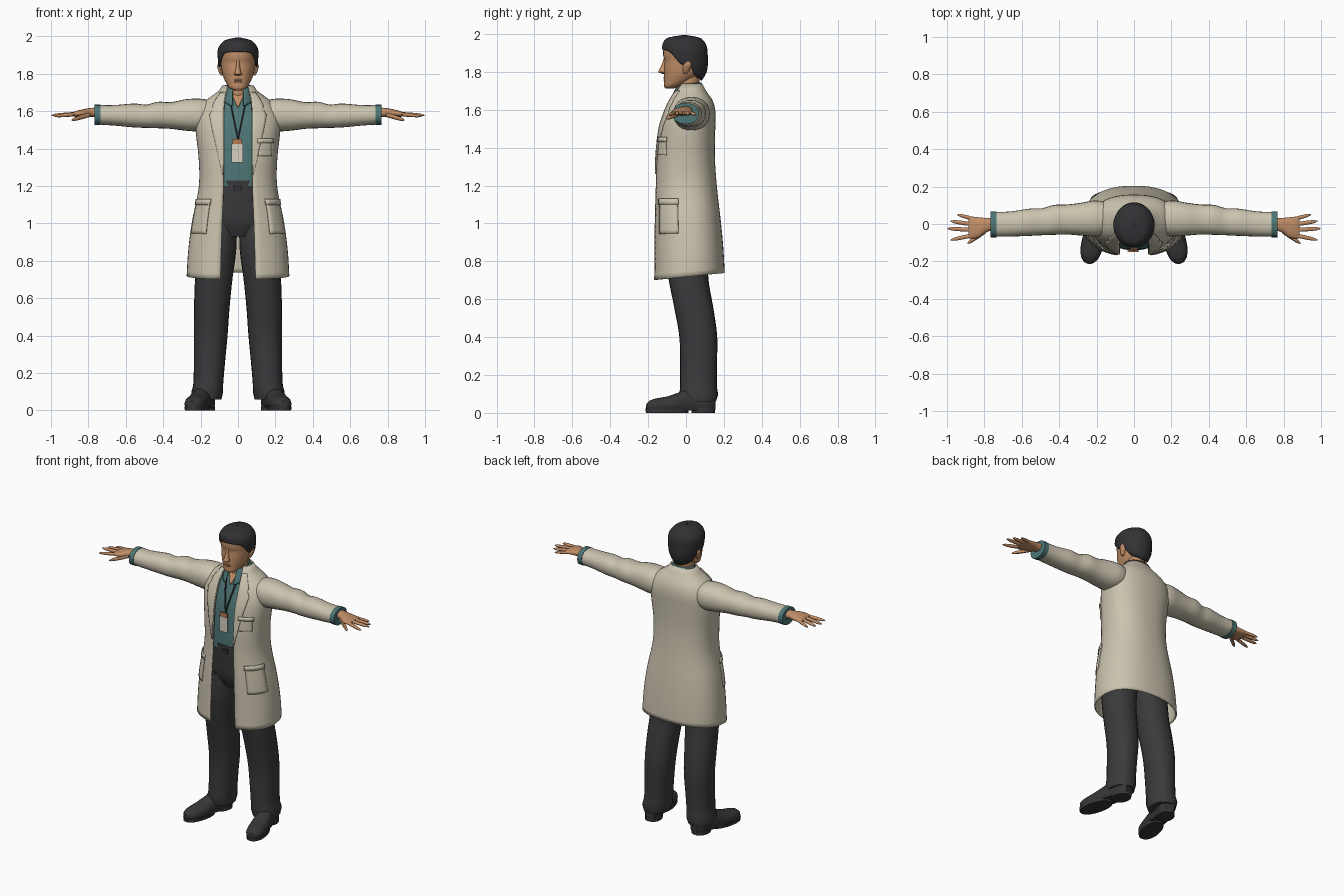
import bpy, bmesh, math
from mathutils import Vector, Matrix

if "Cube" in bpy.data.objects:
    bpy.data.objects.remove(bpy.data.objects["Cube"])


def material(name, rgb):
    m = bpy.data.materials.new(name)
    m.diffuse_color = (*rgb, 1)
    m.use_nodes = True
    m.node_tree.nodes["Principled BSDF"].inputs["Base Color"].default_value = m.diffuse_color
    return m


CREAM = material("coat cream", (0.60, 0.55, 0.43))
TEAL = material("shirt teal", (0.075, 0.18, 0.18))
DARK = material("trouser charcoal", (0.043, 0.043, 0.046))
BLACK = material("hair black", (0.032, 0.032, 0.036))
SHOE = material("shoe black", (0.037, 0.037, 0.039))
SKIN = material("skin", (0.53, 0.27, 0.135))
CARD = material("badge white", (0.68, 0.63, 0.54))
CLIP = material("badge orange", (0.50, 0.20, 0.08))


def spow(v, e):
    return math.copysign(abs(v) ** e, v)


def interp(keys, s):
    """Smooth interpolation of key rows sorted by their first value."""
    s = min(max(s, keys[0][0]), keys[-1][0])
    i = 0
    while i < len(keys) - 2 and s > keys[i + 1][0]:
        i += 1
    a, b = keys[i], keys[i + 1]
    p, q = keys[max(i - 1, 0)], keys[min(i + 2, len(keys) - 1)]
    h = b[0] - a[0]
    u = (s - a[0]) / h
    out = []
    for k in range(1, len(a)):
        m0 = (b[k] - p[k]) / (b[0] - p[0]) * h
        m1 = (q[k] - a[k]) / (q[0] - a[0]) * h
        out.append((2*u**3 - 3*u*u + 1) * a[k] + (u**3 - 2*u*u + u) * m0
                   + (3*u*u - 2*u**3) * b[k] + (u**3 - u*u) * m1)
    return out


def sheet(name, rows, mat, closed=False, cap=False, thick=0, mirror=False, xf=None):
    """Skin a list of point rows with quads."""
    bm = bmesh.new()
    vs = [[bm.verts.new(p) for p in r] for r in rows]
    n = len(rows[0])
    for r0, r1 in zip(vs, vs[1:]):
        for j in range(n if closed else n - 1):
            k = (j + 1) % n
            bm.faces.new((r0[j], r0[k], r1[k], r1[j]))
    if cap:
        bm.faces.new(vs[0][::-1])
        bm.faces.new(vs[-1])
    bmesh.ops.recalc_face_normals(bm, faces=bm.faces)
    if xf:
        bm.transform(xf)
    me = bpy.data.meshes.new(name)
    bm.to_mesh(me)
    bm.free()
    ob = bpy.data.objects.new(name, me)
    bpy.context.collection.objects.link(ob)
    me.materials.append(mat)
    bpy.ops.object.select_all(action='DESELECT')
    ob.select_set(True)
    bpy.context.view_layer.objects.active = ob
    bpy.ops.object.shade_smooth_by_angle(angle=math.radians(42))
    if thick:
        sol = ob.modifiers.new("thickness", 'SOLIDIFY')
        sol.thickness, sol.offset = thick, 0
    if mirror:
        ob.modifiers.new("mirror", 'MIRROR')
    return ob


def tube(name, keys, mat, axis='z', steps=16, n=24, e=0.9, floor=None, **kw):
    """Loft rounded sections; keys are (s, centre1, centre2, radius1, radius2)."""
    rows = []
    for i in range(steps + 1):
        s = keys[0][0] + (keys[-1][0] - keys[0][0]) * i / steps
        c1, c2, r1, r2 = interp(keys, s)
        row = []
        for j in range(n):
            t = 2 * math.pi * j / n
            p, q = c1 + r1 * spow(math.sin(t), e), c2 - r2 * spow(math.cos(t), e)
            if floor is not None:
                q = max(q, floor)
            row.append({'z': (p, q, s), 'x': (s, p, q), 'y': (p, s, q)}[axis])
        rows.append(row)
    return sheet(name, rows, mat, closed=True, cap=True, **kw)


# Coat body: height, half width, front, back, half opening
COAT = [(0.718, .27, -.17, .20, .093), (0.85, .262, -.168, .193, .09),
        (1.0, .243, -.167, .18, .085), (1.2, .205, -.162, .158, .077),
        (1.35, .206, -.158, .148, .075), (1.5, .222, -.14, .15, .075),
        (1.58, .22, -.115, .152, .075), (1.64, .185, -.09, .14, .072),
        (1.68, .135, -.068, .115, .066), (1.71, .095, -.05, .095, .06),
        (1.735, .08, -.035, .082, .055)]
E = 0.85


def coat_pt(z, t, off=0):
    a, f, b, _ = interp(COAT, z)
    y = (f + b) / 2 - ((b - f) / 2 + off) * spow(math.cos(t), E)
    tilt = 0.1 * y * max(0, min(1, (1.1 - z) / 0.38))
    return ((a + off) * spow(math.sin(t), E), y, z + tilt)


def angle_at(x, z, off=0):
    r = min(abs(x) / (interp(COAT, z)[0] + off), 1) ** (1 / E)
    return math.copysign(math.asin(r), x)


def lin(a, b, n):
    return [a + (b - a) * i / n for i in range(n + 1)]


def patch(name, z0, z1, lo, hi, off, mat, nz=10, nt=5, thick=.006, mirror=False):
    """Thin plate following the coat; lo and hi give x or an angle by height."""
    rows = [[coat_pt(z, t, off) for t in lin(lo(z), hi(z), nt)] for z in lin(z0, z1, nz)]
    return sheet(name, rows, mat, thick=thick, mirror=mirror)


def opening(z):
    return angle_at(interp(COAT, z)[3], z)


sheet("coat_body", [[coat_pt(z, t) for t in lin(opening(z), 2 * math.pi - opening(z), 44)]
                    for z in lin(0.718, 1.735, 36)], CREAM, thick=.009)
sheet("shirt_body", [[coat_pt(z, 2 * math.pi * j / 36, -.024) for j in range(36)]
                     for z in lin(1.2, 1.69, 18)], TEAL, closed=True, cap=True)


# Lapels with a notch, pockets and pocket flaps
def lapel_edge(z):
    w = interp([(1.26, .004), (1.4, .035), (1.59, .072), (1.605, .05), (1.62, .06), (1.70, .025)], z)[0]
    return angle_at(interp(COAT, z)[3] + w, z)


patch("lapel", 1.26, 1.70, opening, lapel_edge, .007, CREAM, nz=30, thick=.008, mirror=True)
patch("hip_pocket", .95, 1.12, lambda z: .66, lambda z: 1.36, .006, CREAM, mirror=True)
patch("hip_pocket_flap", 1.10, 1.13, lambda z: .63, lambda z: 1.39, .010, CREAM, nz=2, mirror=True)
patch("chest_pocket", 1.36, 1.45, lambda z: angle_at(.105, z), lambda z: angle_at(.175, z), .006, CREAM)
patch("chest_pocket_welt", 1.43, 1.455, lambda z: angle_at(.10, z), lambda z: angle_at(.18, z),
      .011, CREAM, nz=2)

# Sleeves with cuffs
tube("sleeve", [(.13, .03, 1.585, .08, .07), (.2, .03, 1.58, .096, .087), (.28, .026, 1.58, .088, .084),
                (.36, .024, 1.577, .08, .071), (.43, .022, 1.58, .08, .071), (.49, .012, 1.573, .072, .062),
                (.55, .01, 1.577, .073, .064), (.66, 0, 1.578, .067, .055), (.75, -.002, 1.581, .066, .052)],
     CREAM, 'x', steps=24, mirror=True)
tube("shirt_cuff", [(.735, -.002, 1.58, .069, .055), (.767, -.002, 1.58, .069, .055)],
     TEAL, 'x', steps=1, mirror=True)

# Hands
tube("palm", [(.75, 0, 1.594, .034, .026), (.79, -.006, 1.593, .038, .024), (.83, -.018, 1.589, .054, .021),
              (.87, -.02, 1.585, .059, .015), (.885, -.02, 1.583, .055, .009)], SKIN, 'x', mirror=True)
for label, x0, y0, z0, x1, y1, z1, r in [
        ("little_finger", .86, .028, 1.585, .945, .05, 1.573, .010),
        ("ring_finger", .86, -.002, 1.587, .98, .015, 1.575, .011),
        ("middle_finger", .86, -.032, 1.587, .998, -.024, 1.578, .011),
        ("index_finger", .86, -.06, 1.585, .98, -.085, 1.573, .011),
        ("thumb", .79, -.035, 1.582, .89, -.103, 1.553, .014)]:
    mids = [(u, k) for u, k in ((0, 1), (.4, 1.05), (.85, .8), (1, .25))]
    tube(label, [(x0 + (x1 - x0) * u, y0 + (y1 - y0) * u, z0 + (z1 - z0) * u, r * k, r * k * .85)
                 for u, k in mids], SKIN, 'x', steps=8, n=10, mirror=True)

# Trousers
tube("trouser_hips", [(.93, 0, -.003, .10, .09), (1.0, 0, -.003, .172, .118),
                      (1.1, 0, -.005, .172, .128), (1.23, 0, -.008, .165, .133)], DARK)
tube("trouser_leg", [(.06, .166, .068, .078, .09), (.09, .166, .068, .085, .102), (.13, .16, .066, .08, .098),
                     (.25, .153, .066, .083, .097), (.4, .146, .065, .09, .1), (.55, .14, .042, .095, .103),
                     (.7, .13, .014, .1, .105), (.85, .115, 0, .105, .115), (1.0, .09, 0, .085, .112)],
     DARK, steps=26, mirror=True)
tube("belt_buckle", [(1.175, 0, -.136, .018, .007), (1.205, 0, -.137, .022, .008)], BLACK, steps=2, e=.5)

# Shoes, turned outward
TURN = Matrix.Translation((.17, .12, 0)) @ Matrix.Rotation(math.radians(13), 4, 'Z')
tube("shoe", [(-.335, 0, .03, .018, .02), (-.325, 0, .032, .036, .03), (-.29, 0, .035, .052, .04),
              (-.22, 0, .038, .059, .05), (-.15, 0, .045, .055, .068), (-.08, 0, .055, .05, .085),
              (0, 0, .055, .049, .085), (.03, 0, .05, .03, .065)],
     SHOE, 'y', steps=20, floor=.018, mirror=True, xf=TURN)
tube("shoe_sole", [(0, 0, -.225, .058, .115), (.022, 0, -.225, .06, .117)], SHOE, steps=1, mirror=True, xf=TURN)
tube("shoe_heel", [(0, 0, -.03, .052, .062), (.025, 0, -.03, .052, .062)], SHOE, steps=1, mirror=True, xf=TURN)
tube("shoe_arch", [(.012, 0, -.12, .046, .08), (.03, 0, -.12, .048, .08)], SHOE, steps=1, mirror=True, xf=TURN)

# Neck, open shirt front and collar
tube("neck", [(1.62, 0, .015, .06, .06), (1.7, 0, .008, .056, .06), (1.79, 0, .012, .056, .062)], SKIN, e=1)
patch("open_neck", 1.62, 1.69, lambda z: angle_at(-.5 * (z - 1.615), z),
      lambda z: angle_at(.5 * (z - 1.615), z), -.018, SKIN, nz=6)
collar = []
for v in lin(0, 1, 5):
    row = []
    for t in lin(.30 + .12 * v, 2 * math.pi - .30 - .12 * v, 32):
        f = ((1 + math.cos(t)) / 2) ** 2
        z = (1.69 - .065 * f) * (1 - v) + (1.742 - .025 * f) * v
        row.append(((.094 - .027 * v) * math.sin(t), .012 - (.093 - .026 * v + .02 * f * (1 - v)) * math.cos(t), z))
    collar.append(row)
sheet("shirt_collar", collar, TEAL, thick=.006)

# Lanyard and badge
for side, label in ((-1, "left"), (1, "right")):
    def mid(z, s=side):
        return s * .045 * (z - 1.45) / .2
    patch("lanyard_" + label, 1.45, 1.65, lambda z: angle_at(mid(z) - .004, z),
          lambda z: angle_at(mid(z) + .004, z), -.018, BLACK, nt=1)


def plate(name, x0, x1, z0, z1, y, mat):
    ring = [(x0, z0), (x1, z0), (x1, z1), (x0, z1)]
    sheet(name, [[(x, yy, z) for x, z in ring] for yy in (y, y + .009)], mat, closed=True, cap=True)


plate("badge_card", -.034, .026, 1.325, 1.425, -.151, CARD)
plate("badge_top", -.03, .022, 1.42, 1.452, -.149, CLIP)

# Head and face
tube("head", [(1.712, 0, -.085, .022, .022), (1.722, 0, -.078, .042, .038), (1.745, 0, -.05, .06, .066),
              (1.785, 0, -.022, .079, .094), (1.82, 0, -.012, .087, .104), (1.86, 0, -.007, .092, .106),
              (1.885, 0, -.008, .093, .112), (1.93, 0, -.01, .09, .105), (1.97, 0, -.01, .05, .06)],
     SKIN, steps=28, n=32, e=.95)
tube("nose", [(1.79, 0, -.115, .014, .012), (1.797, 0, -.12, .021, .025), (1.81, 0, -.118, .016, .025),
              (1.84, 0, -.113, .010, .014), (1.872, 0, -.111, .008, .006)], SKIN, steps=10, n=12, e=1)
for label, z, ry in (("upper_lip", 1.768, .012), ("lower_lip", 1.757, .011)):
    tube(label, [(z - .006, 0, -.111, .012, .004), (z, 0, -.108, .025, ry), (z + .006, 0, -.111, .012, .004)],
         SKIN, steps=6, n=12, e=1)
tube("ear", [(1.79, .086, -.004, .006, .008), (1.805, .09, 0, .011, .016), (1.84, .097, .008, .014, .022),
             (1.858, .097, .01, .008, .012)], SKIN, steps=8, n=12, e=1, mirror=True)

# Hair cap: each column runs from the hairline to the crown
HAIR = [(1.75, .055, -.08, .075), (1.79, .08, -.10, .10), (1.83, .097, -.11, .11), (1.88, .103, -.118, .110),
        (1.93, .103, -.121, .106), (1.96, .085, -.112, .09), (1.978, .06, -.085, .065), (1.99, .004, -.014, -.004)]
LINE = [(0, 1.918), (.5, 1.915), (.85, 1.905), (1.1, 1.875), (1.35, 1.84), (1.55, 1.84),
        (1.75, 1.845), (2.0, 1.79), (2.4, 1.768), (math.pi, 1.755)]
rows = []
for v in lin(0, 1, 16):
    row = []
    for j in range(48):
        t = 2 * math.pi * j / 48
        z0 = interp(LINE, min(t, 2 * math.pi - t))[0]
        z = z0 + (1.99 - z0) * (1 - (1 - v) ** 1.6)
        a, f, b = interp(HAIR, z)
        row.append((a * math.sin(t), (f + b) / 2 - (b - f) / 2 * math.cos(t), z))
    rows.append(row)
sheet("hair", rows, BLACK, closed=True, thick=.01)
